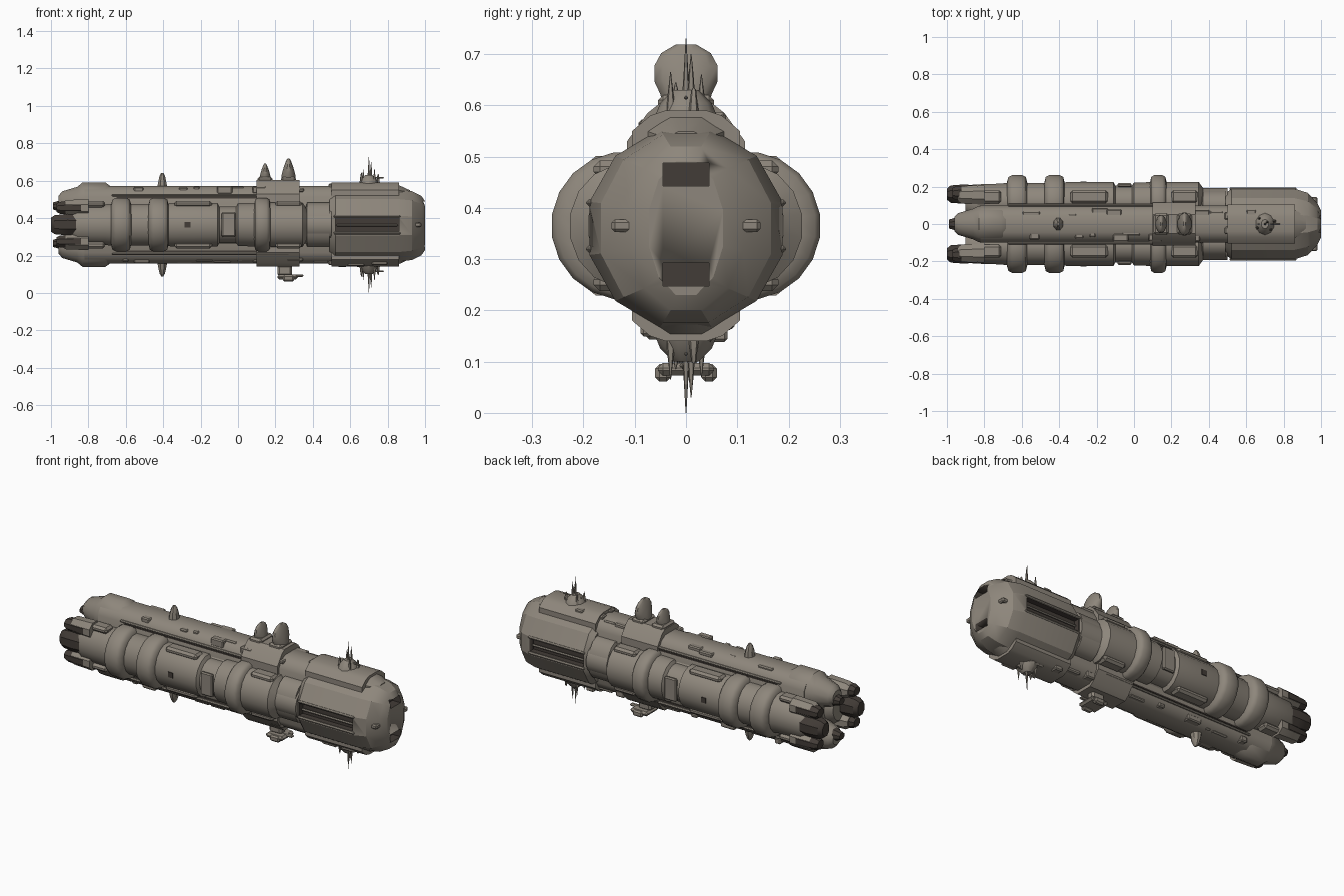
import bpy, bmesh, math, random
from mathutils import Vector

cube = bpy.data.objects.get("Cube")
if cube:
    bpy.data.objects.remove(cube)
random.seed(4)
MID = 0.365


def material(name, rgb):
    m = bpy.data.materials.new(name)
    m.use_nodes = True
    m.diffuse_color = (*rgb, 1)
    m.node_tree.nodes["Principled BSDF"].inputs["Base Color"].default_value = (*rgb, 1)
    return m


HULL = material("warm grey hull", (0.27, 0.24, 0.20))
DARK = material("dark engine metal", (0.055, 0.045, 0.038))


def finish(name, bm, mat, angle=35):
    bmesh.ops.recalc_face_normals(bm, faces=bm.faces[:])
    me = bpy.data.meshes.new(name)
    bm.to_mesh(me)
    bm.free()
    me.materials.append(mat)
    ob = bpy.data.objects.new(name, me)
    bpy.context.collection.objects.link(ob)
    bpy.ops.object.select_all(action='DESELECT')
    ob.select_set(True)
    bpy.context.view_layer.objects.active = ob
    bpy.ops.object.shade_smooth_by_angle(angle=math.radians(angle))
    return ob


def loft(name, rings, a=0, b=MID, n=16, mat=HULL, axis='x', angle=35):
    """Rings are (position, half width, half height) around an axis through (a, b)."""
    bm = bmesh.new()
    loops = []
    for p, w, h in rings:
        loop = []
        for i in range(n):
            t = math.tau * (i + 0.5) / n
            u, v = a + w * math.cos(t), b + h * math.sin(t)
            loop.append(bm.verts.new((p, u, v) if axis == 'x' else (u, v, p)))
        loops.append(loop)
    for l, m in zip(loops, loops[1:]):
        for i in range(n):
            j = (i + 1) % n
            bm.faces.new((l[i], l[j], m[j], m[i]))
    bm.faces.new(loops[0])
    bm.faces.new(loops[-1][::-1])
    return finish(name, bm, mat, angle)


def prism(name, profile, x0, x1, mat=HULL):
    """Extrude a half profile (y, z), mirrored in y, along x."""
    full = profile + [(-y, z) for y, z in reversed(profile)]
    bm = bmesh.new()
    f = bm.faces.new([bm.verts.new((x0, y, z)) for y, z in full])
    new = bmesh.ops.extrude_face_region(bm, geom=[f])["geom"]
    bmesh.ops.translate(bm, vec=(x1 - x0, 0, 0),
                        verts=[v for v in new if isinstance(v, bmesh.types.BMVert)])
    return finish(name, bm, mat)


def box(name, centre, size, mat=HULL, bevel=0.006):
    bm = bmesh.new()
    bmesh.ops.create_cube(bm, size=1)
    for v in bm.verts:
        v.co = Vector(c + s * k for c, s, k in zip(centre, size, v.co))
    if bevel:
        bmesh.ops.bevel(bm, geom=bm.edges[:], offset=min(bevel, min(size) * 0.4),
                        segments=1, affect='EDGES')
    return finish(name, bm, mat)


def cut(target, centre, size):
    cutter = box("recess_cutter", centre, size, DARK, 0)
    cutter.hide_render = True
    mod = target.modifiers.new("recess", 'BOOLEAN')
    mod.object, mod.solver, mod.material_mode = cutter, 'EXACT', 'TRANSFER'
    bpy.context.view_layer.objects.active = target
    bpy.ops.object.modifier_apply(modifier=mod.name)
    bpy.data.objects.remove(cutter)


def flip(z, up):
    return MID + up * (z - MID)


# Faceted head with side hangar slots and nose openings
head = loft("head", [(0.49, 0.17, 0.18), (0.52, 0.195, 0.2), (0.86, 0.195, 0.2),
                     (0.93, 0.172, 0.19), (0.98, 0.115, 0.165), (1.0, 0.075, 0.135)],
            b=0.36, n=12, angle=25)
for side in (1, -1):
    cut(head, (0.69, side * 0.19, 0.365), (0.34, 0.07, 0.07))
    box("slot_rail", (0.69, side * 0.172, 0.362), (0.33, 0.015, 0.012))
    box("slot_lip", (0.69, side * 0.188, 0.41), (0.36, 0.014, 0.014))
    box("slot_lip_lower", (0.69, side * 0.188, 0.32), (0.36, 0.014, 0.014))
    box("nose_cheek", (0.95, side * 0.12, 0.365), (0.06, 0.05, 0.025))
for z in (0.465, 0.27):
    cut(head, (0.985, 0, z), (0.07, 0.09, 0.045))

# Inner core and the side pods with raised collars
loft("core", [(-0.86, 0.11, 0.12), (-0.82, 0.14, 0.15), (0.5, 0.14, 0.15)], n=12)
R, C = 0.103, 0.145
pod = [(-0.9, 0.07), (-0.86, 0.095), (-0.71, 0.1), (-0.69, R),
       (-0.38, R), (-0.36, 0.108), (-0.11, 0.108), (-0.1, 0.09), (-0.01, 0.09),
       (0.0, 0.106), (0.2, 0.11), (0.345, 0.11), (0.37, 0.075), (0.5, 0.075)]
for side in (1, -1):
    y = side * 0.118
    loft("side_pod", [(x, r, r * 1.1) for x, r in pod], y)
    for x, w in ((-0.625, 0.055), (-0.425, 0.055), (0.13, 0.045)):
        loft("pod_collar", [(x - w, R, R), (x - w * 0.85, C - 0.01, C - 0.01), (x - w * 0.5, C, C),
                            (x + w * 0.5, C, C), (x + w * 0.85, C - 0.01, C - 0.01), (x + w, R, R)],
             y, n=20, angle=50)
    box("pod_door", (-0.05, side * 0.208, 0.365), (0.075, 0.02, 0.13))
    box("pod_window", (-0.27, side * 0.224, 0.365), (0.03, 0.008, 0.03), DARK, 0)
    loft("neck_ring", [(0.36, 0.07, 0.09), (0.37, 0.088, 0.12), (0.49, 0.088, 0.12)], side * 0.1)
    for up in (1, -1):
        for x, ln in ((-0.24, 0.2), (0.27, 0.14), (-0.76, 0.1)):
            box("pod_shoulder", (x, side * 0.145, flip(0.475, up)), (ln, 0.07, 0.035), bevel=0.012)

    # Engine cluster on each pod
    loft("main_nozzle", [(-1.0, 0.032, 0.04), (-0.98, 0.05, 0.055), (-0.91, 0.056, 0.062),
                         (-0.84, 0.05, 0.055)], side * 0.16, n=8, mat=DARK)
    for up in (1, -1):
        loft("small_nozzle", [(-0.97, 0.03, 0.025), (-0.95, 0.04, 0.035), (-0.84, 0.045, 0.04)],
             side * 0.165, flip(0.455, up), n=8, mat=DARK)
        loft("nozzle_cowl", [(-0.94, 0.038, 0.032), (-0.92, 0.05, 0.045), (-0.8, 0.055, 0.05)],
             side * 0.155, flip(0.455, up), n=8)

# Upper and lower spines, with the parts they carry
spine = [(0.1, 0.40), (0.1, 0.515), (0.08, 0.55), (0.045, 0.572)]
saddle = [(0.115, 0.46), (0.115, 0.53), (0.075, 0.585), (0.05, 0.605)]
ridge = [(0.105, 0.50), (0.105, 0.55), (0.07, 0.58), (0.04, 0.59)]
for up in (1, -1):
    tag = "upper_" if up > 0 else "lower_"

    def part(name, profile, x0, x1):
        return prism(tag + name, [(y, flip(z, up)) for y, z in profile], x0, x1)

    part("spine", spine, -0.82, 0.52)
    part("saddle", saddle if up > 0 else [(y, z - 0.015) for y, z in saddle], 0.1, 0.33)
    part("head_ridge", ridge, 0.5, 0.86)
    loft(tag + "ridge_front", [(0.84, 0.09, 0.06), (0.88, 0.07, 0.04), (0.92, 0.04, 0.02)],
         b=flip(0.53, up), n=8)
    loft(tag + "tail_bulge", [(-0.96, 0.04, 0.035), (-0.94, 0.06, 0.06), (-0.86, 0.085, 0.085),
                              (-0.83, 0.1, 0.11), (-0.71, 0.1, 0.11), (-0.67, 0.085, 0.08)],
         b=flip(0.485, up), n=12)
    loft(tag + "tail_nozzle", [(-0.99, 0.025, 0.02), (-0.93, 0.045, 0.04)],
         b=flip(0.465, up), n=8, mat=DARK)
    for side in (1, -1):
        box(tag + "spine_lip", (-0.2, side * 0.102, flip(0.522, up)), (0.95, 0.016, 0.012))
        box(tag + "spine_groove", (-0.2, side * 0.101, flip(0.508, up)), (0.9, 0.006, 0.008), DARK, 0)
        # Scattered plating along the spine and head
        for i in range(14):
            x = -0.63 + i * 0.107 + random.uniform(-0.03, 0.03)
            z = 0.57 if x > 0.5 else 0.55
            box(tag + "spine_plate", (min(x, 0.82), side * random.uniform(0.03, 0.075), flip(z, up)),
                (random.uniform(0.03, 0.1), 0.04, random.uniform(0.02, 0.045)))

    # Small mast near the tail
    loft(tag + "tail_mast", [(flip(0.56, up), 0.03, 0.035), (flip(0.6, up), 0.022, 0.03),
                             (flip(0.625, up), 0.016, 0.02), (flip(0.642, up), 0.006, 0.008)],
         -0.405, 0, n=8, axis='z')
    # Antenna cluster on the head
    loft(tag + "antenna_base", [(flip(0.58, up), 0.055, 0.06), (flip(0.605, up), 0.045, 0.05),
                                (flip(0.63, up), 0.02, 0.025)], 0.7, 0, n=10, axis='z')
    for dx, dy, top in ((0, 0, 0.73), (-0.03, 0.03, 0.66), (0.03, -0.03, 0.665),
                        (0.05, 0.015, 0.635), (-0.04, -0.02, 0.645), (0.012, 0.01, 0.7)):
        loft(tag + "antenna", [(flip(0.59, up), 0.01, 0.01), (flip(0.66 if top > 0.69 else 0.63, up),
             0.005, 0.005), (flip(top, up), 0.0008, 0.0008)], 0.7 + dx, dy, n=5, axis='z')
    box(tag + "antenna_arm", (0.72, 0, flip(0.615, up)), (0.12, 0.008, 0.008))

# Sensor fans on the upper saddle
for x, k in ((0.27, 1), (0.145, 0.78)):
    fan = [(0, 0.04, 0.045), (0.025, 0.04, 0.052), (0.05, 0.034, 0.064), (0.08, 0.025, 0.064),
           (0.105, 0.015, 0.05), (0.122, 0.006, 0.02)]
    loft("sensor_fan", [(0.597 + h * k, w * k, d * k) for h, w, d in fan], x, 0, n=12,
         axis='z', angle=50)
    box("fan_foot", (x, 0, 0.605), (0.08, 0.11, 0.03), bevel=0.01)

# Folded sensor array under the lower saddle
box("lower_array_neck", (0.25, 0, 0.12), (0.08, 0.05, 0.06), bevel=0.012)
box("lower_array", (0.265, 0, 0.085), (0.11, 0.11, 0.025), bevel=0.012)
for side in (1, -1):
    box("lower_array_vane", (0.27, side * 0.045, 0.078), (0.06, 0.03, 0.034), bevel=0.008)
box("lower_array_arm", (0.31, 0, 0.092), (0.08, 0.025, 0.014))
